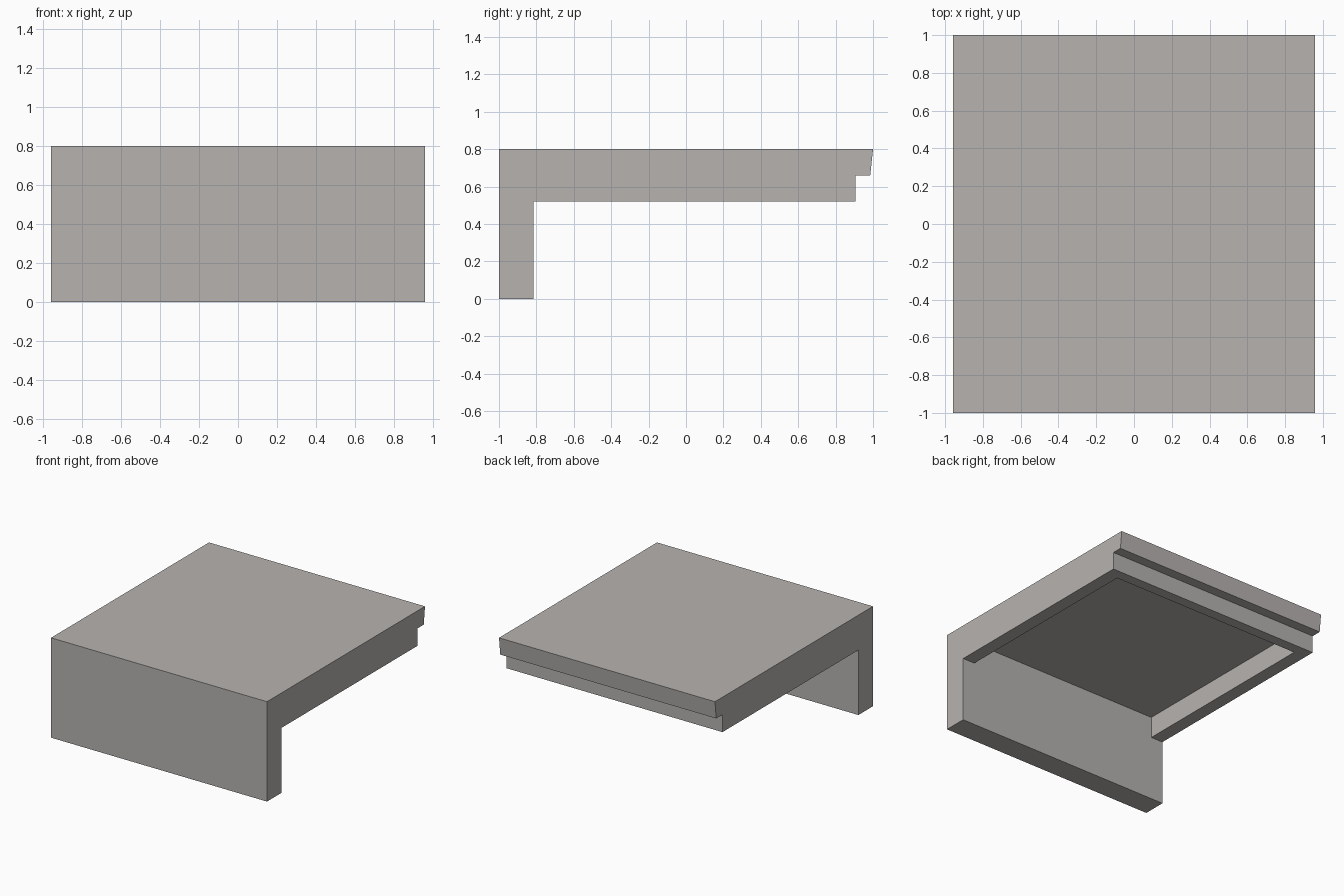
import bpy, bmesh

if "Cube" in bpy.data.objects:
    bpy.data.objects.remove(bpy.data.objects["Cube"])

X = 0.957            # half width
WALL = -0.815        # inner face of the front wall (y)
BACK = 0.905         # back of the rim (y)
UNDER = 0.52         # underside of the rim (z)
RX, RY, RZ = 0.85, 0.82, 0.69   # recess half width, back edge, ceiling

stone = bpy.data.materials.new("warm grey")
stone.diffuse_color = (0.47, 0.45, 0.435, 1)
stone.use_nodes = True
stone.node_tree.nodes["Principled BSDF"].inputs["Base Color"].default_value = stone.diffuse_color

# Side profile (y, z): front wall, slab and stepped, sloping back lip
profile = [(-1, 0), (WALL, 0), (WALL, UNDER), (BACK, UNDER),
           (BACK, 0.66), (0.985, 0.66), (1, 0.8), (-1, 0.8)]

bm = bmesh.new()


def face(points):
    bm.faces.new([bm.verts.new(p) for p in points])


# Side faces and the outer skin; edges 1 and 2 are replaced by the recess
for x in (-X, X):
    face([(x, y, z) for y, z in profile])
for i, (y0, z0) in enumerate(profile):
    y1, z1 = profile[(i + 1) % len(profile)]
    if i not in (1, 2):
        face([(-X, y0, z0), (X, y0, z0), (X, y1, z1), (-X, y1, z1)])

# Inner side of the front wall, running up into the recess
face([(-X, WALL, 0), (X, WALL, 0), (X, WALL, UNDER), (RX, WALL, UNDER),
      (RX, WALL, RZ), (-RX, WALL, RZ), (-RX, WALL, UNDER), (-X, WALL, UNDER)])

# U-shaped rim under the slab
face([(X, WALL, UNDER), (X, BACK, UNDER), (-X, BACK, UNDER), (-X, WALL, UNDER),
      (-RX, WALL, UNDER), (-RX, RY, UNDER), (RX, RY, UNDER), (RX, WALL, UNDER)])

# Recess walls and ceiling
path = [(-RX, WALL), (-RX, RY), (RX, RY), (RX, WALL)]
for a, b in zip(path, path[1:]):
    face([(*a, UNDER), (*b, UNDER), (*b, RZ), (*a, RZ)])
face([(*p, RZ) for p in path])

bmesh.ops.remove_doubles(bm, verts=bm.verts, dist=0.0001)
bmesh.ops.recalc_face_normals(bm, faces=bm.faces)
mesh = bpy.data.meshes.new("slab_with_wall")
bm.to_mesh(mesh)
bm.free()
mesh.materials.append(stone)
obj = bpy.data.objects.new("slab_with_wall", mesh)
bpy.context.collection.objects.link(obj)
